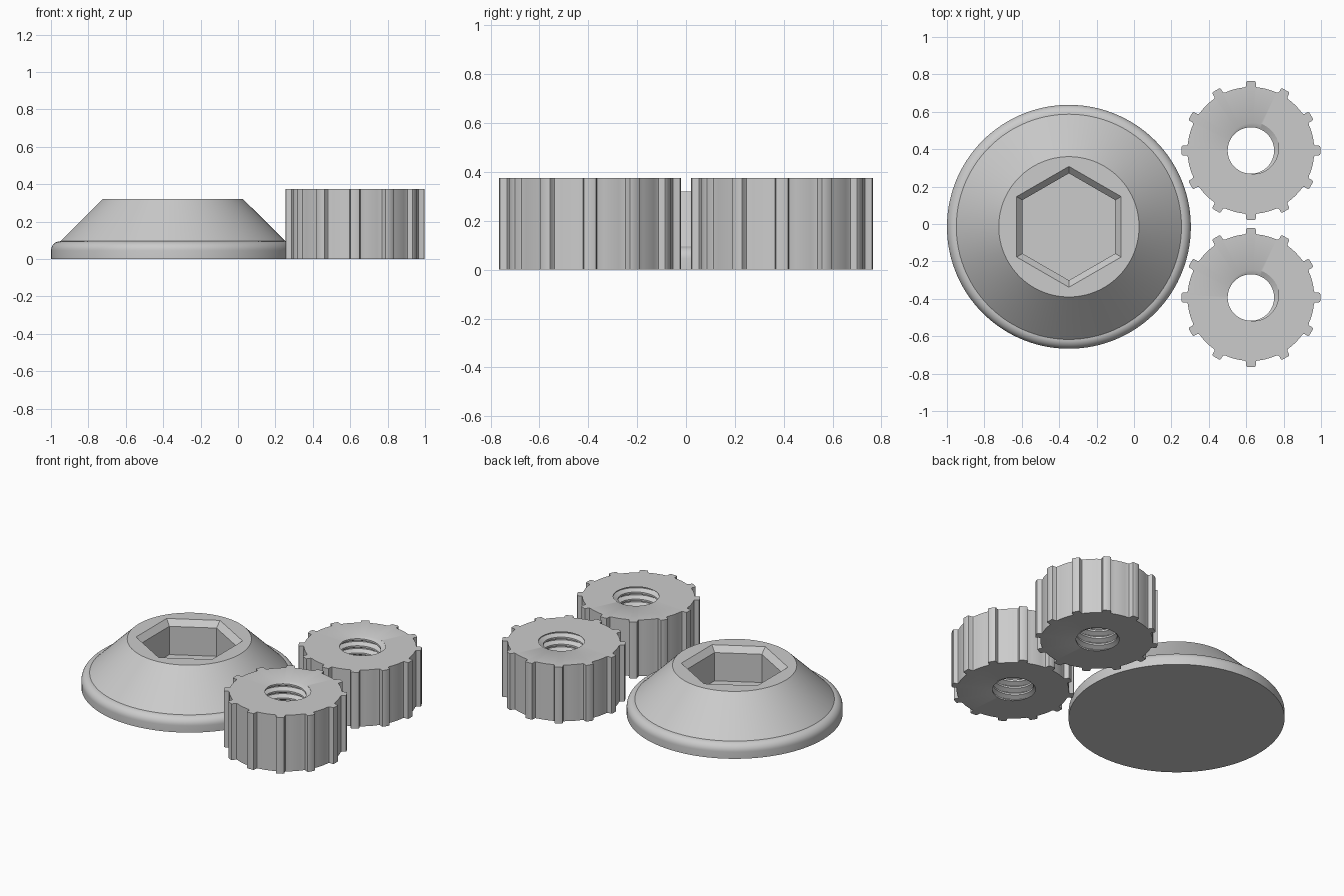
import bpy, bmesh
from math import pi, tau, cos, sin, atan2, radians

cube = bpy.data.objects.get("Cube")
if cube:
    bpy.data.objects.remove(cube, do_unlink=True)

grey = bpy.data.materials.new("plain grey")
grey.use_nodes = True
COLOUR = (0.6, 0.6, 0.6, 1)
grey.diffuse_color = COLOUR
grey.node_tree.nodes["Principled BSDF"].inputs["Base Color"].default_value = COLOUR


def finish(bm, name, location, sharp):
    """Turn a bmesh into a smooth-shaded object with sharp edges kept."""
    bmesh.ops.remove_doubles(bm, verts=bm.verts, dist=1e-5)
    bmesh.ops.recalc_face_normals(bm, faces=bm.faces)
    mesh = bpy.data.meshes.new(name)
    bm.to_mesh(mesh)
    bm.free()
    mesh.materials.append(grey)
    obj = bpy.data.objects.new(name, mesh)
    obj.location = location
    bpy.context.collection.objects.link(obj)
    bpy.ops.object.select_all(action='DESELECT')
    obj.select_set(True)
    bpy.context.view_layer.objects.active = obj
    bpy.ops.object.shade_smooth_by_angle(angle=radians(sharp))
    return obj


def bridge(bm, a, b, closed=True):
    """Quads between two rows of vertices."""
    for i in range(len(a) if closed else len(a) - 1):
        j = (i + 1) % len(a)
        bm.faces.new((a[i], a[j], b[j], b[i]))


# Conical base with a rounded lip and a chamfered hexagonal socket
def build_base():
    sides = 120

    def ring(bm, radius, z, hexagon=False):
        verts = []
        for i in range(sides):
            t = tau * i / sides + pi / 6
            r = radius
            if hexagon:
                r *= cos(pi / 6) / cos((t - pi / 6) % (pi / 3) - pi / 6)
            verts.append(bm.verts.new((r * cos(t), r * sin(t), z)))
        return verts

    bm = bmesh.new()
    lip = [(0.602 + 0.05 * cos(a * pi / 16), 0.045 + 0.05 * sin(a * pi / 16))
           for a in range(9)]
    rings = [ring(bm, r, z) for r, z in [(0.652, 0)] + lip + [(0.375, 0.32)]]
    rings += [ring(bm, r, z, True)
              for r, z in ((0.323, 0.32), (0.286, 0.283), (0.286, 0.095))]
    for a, b in zip(rings, rings[1:]):
        bridge(bm, a, b)
    bm.faces.new(rings[0])
    bm.faces.new(rings[-1])
    finish(bm, "conical_base", (-0.348, -0.015, 0), 30)


# Toothed knob with a threaded bore
TEETH, HEIGHT, PITCH = 12, 0.375, 0.047
MINOR, MAJOR = 0.124, 0.153


def thread_radius(t, z):
    """Bore radius of a right-handed thread with flat crests and roots."""
    phase = (z - HEIGHT) / PITCH - (t - pi / 4) / tau
    d = abs((phase + 0.5) % 1 - 0.5)
    f = (0.375 - d) / 0.3125
    return MINOR + (MAJOR - MINOR) * min(1, max(0, f))


def build_knob(name, location):
    bm = bmesh.new()
    # One filleted tooth, given as (radius direction, sideways), then an arc
    half = [(0.337, 0.036), (0.340, 0.029), (0.346, 0.026),
            (0.363, 0.026), (0.369, 0.024), (0.372, 0.017)]
    tooth = [(x, -y) for x, y in half] + half[::-1]
    step = tau / TEETH
    edge = atan2(half[0][1], half[0][0])
    outline = []
    for k in range(TEETH):
        outline += [(k * step + atan2(y, x), (x * x + y * y) ** 0.5) for x, y in tooth]
        outline += [(k * step + edge + (step - 2 * edge) * i / 5, 0.339)
                    for i in range(1, 5)]

    def ring(z, bore=False):
        pts = [(t, thread_radius(t, z) if bore else r) for t, r in outline]
        return [bm.verts.new((r * cos(t), r * sin(t), z)) for t, r in pts]

    low, high = ring(0), ring(HEIGHT)
    bridge(bm, low, high)

    # Helical bore: rows follow the corners of the thread and stop at the caps
    corners = (-0.375, -0.0625, 0.0625, 0.375)
    turns = range(-int(HEIGHT / PITCH) - 3, 3)
    angles = [t for t, r in outline] + [outline[0][0] + tau]
    columns = []
    for t in angles:
        column = []
        for n in turns:
            for c in corners:
                z = HEIGHT + PITCH * (n + c + (t - pi / 4) / tau)
                z = min(HEIGHT, max(0, z))
                r = thread_radius(t, z)
                column.append(bm.verts.new((r * cos(t), r * sin(t), z)))
        columns.append(column)
    for a, b in zip(columns, columns[1:]):
        for i in range(len(a) - 1):
            quad = (a[i], b[i], b[i + 1], a[i + 1])
            if len({round(v.co.z, 6) for v in quad}) > 1:
                bm.faces.new(quad)
    # Flat end caps
    bridge(bm, low, ring(0, True))
    bridge(bm, high, ring(HEIGHT, True))
    finish(bm, name, location, 40)


build_base()
build_knob("back_knob", (0.625, 0.393, 0))
build_knob("front_knob", (0.625, -0.393, 0))
